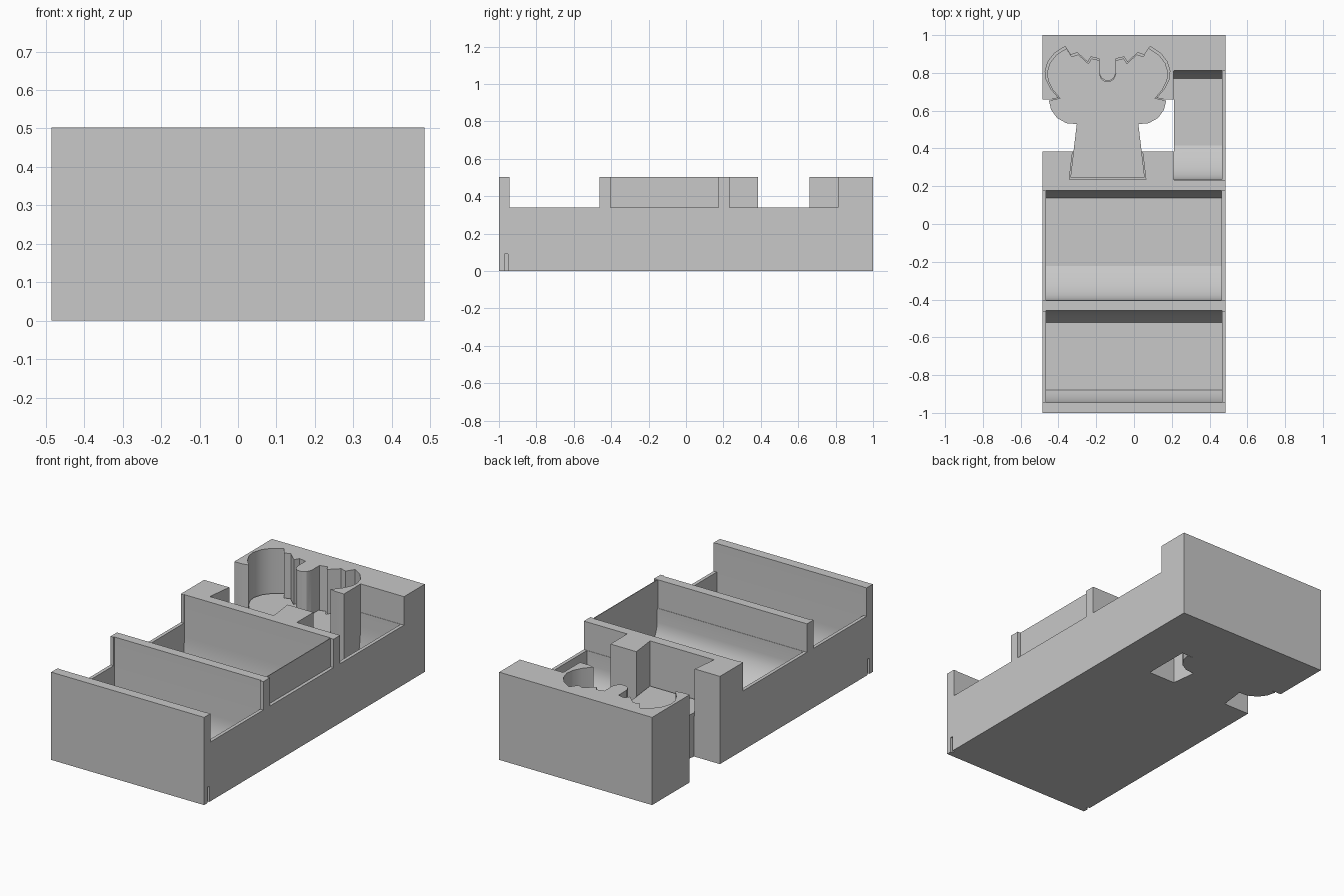
import bpy, bmesh, math
from mathutils import Vector

if "Cube" in bpy.data.objects:
    bpy.data.objects.remove(bpy.data.objects["Cube"])

grey = bpy.data.materials.new("plain grey")
grey.use_nodes = True
shade = (0.58, 0.58, 0.58, 1)
grey.diffuse_color = shade
grey.node_tree.nodes["Principled BSDF"].inputs["Base Color"].default_value = shade


def prism(name, points, direction):
    """Extrude a closed 3D outline along a vector."""
    bm = bmesh.new()
    face = bm.faces.new([bm.verts.new(p) for p in points])
    new = bmesh.ops.extrude_face_region(bm, geom=[face])["geom"]
    bmesh.ops.translate(bm, vec=Vector(direction),
                        verts=[v for v in new if isinstance(v, bmesh.types.BMVert)])
    bmesh.ops.recalc_face_normals(bm, faces=bm.faces)
    mesh = bpy.data.meshes.new(name)
    bm.to_mesh(mesh)
    bm.free()
    mesh.materials.append(grey)
    obj = bpy.data.objects.new(name, mesh)
    bpy.context.collection.objects.link(obj)
    return obj


def box(name, x0, x1, y0, y1, z0, z1):
    return prism(name, [(x0, y0, z0), (x1, y0, z0), (x1, y1, z0), (x0, y1, z0)], (0, 0, z1 - z0))


def scoop(name, x0, x1, y0, y1, front, back, rise):
    """Pocket cutter whose front and back walls curve in towards a flat floor."""
    floor, steps = 0.03, 8
    curve = [((i / steps) ** 2, floor + rise * (1 - i / steps)) for i in range(steps + 1)]
    pts = [(x0, y1, 0.6), (x0, y0, 0.6)]
    pts += [(x0, y0 + front * t, z) for t, z in curve]
    pts += [(x0, y1 - back * t, z) for t, z in reversed(curve)]
    return prism(name, pts, (x1 - x0, 0, 0))


def figure(name, z0, z1, scale=1.0):
    """Symmetric antlered head outline, extruded upward."""
    half = [(0.203, 0.235), (0.168, 0.527), (0.225, 0.532), (0.275, 0.56), (0.308, 0.605),
            (0.32, 0.655), (0.26, 0.668), (0.3, 0.715), (0.325, 0.765), (0.33, 0.81),
            (0.315, 0.86), (0.28, 0.905), (0.225, 0.94), (0.195, 0.895), (0.16, 0.907),
            (0.105, 0.857), (0.088, 0.885), (0.045, 0.875), (0.045, 0.80), (0.033, 0.773),
            (0.013, 0.76)]
    outline = half + [(-x, y) for x, y in reversed(half)]
    mid = 0.59
    return prism(name, [(-0.14 + x * scale, mid + (y - mid) * scale, z0) for x, y in outline],
                 (0, 0, z1 - z0))


# Main block
tray = box("tray_body", -0.485, 0.485, -1, 1, 0, 0.503)

cutters = [
    # Card pockets with curved feet
    scoop("front_pocket", -0.465, 0.465, -0.945, -0.457, 0.065, 0.065, 0.19),
    scoop("middle_pocket", -0.465, 0.465, -0.402, 0.178, 0.18, 0.04, 0.23),
    scoop("side_pocket", 0.21, 0.465, 0.235, 0.81, 0.18, 0.04, 0.23),
    # Lowered side walls
    box("front_rim_cut", -0.6, 0.6, -0.943, -0.463, 0.34, 0.7),
    box("middle_rim_cut", -0.6, 0.6, -0.404, 0.174, 0.34, 0.7),
    box("side_rim_cut", 0.212, 0.6, 0.233, 0.812, 0.34, 0.7),
    # Finger openings and head shaped recess
    box("right_finger_cut", -0.6, -0.25, 0.385, 0.66, -0.1, 0.7),
    box("left_finger_cut", -0.05, 0.2105, 0.385, 0.66, -0.1, 0.7),
    figure("head_recess", 0.23, 0.7),
]
# Small slots at the front lower corners
for side in (-1, 1):
    cutters.append(box("corner_slot", side * 0.472, side * 0.6, -0.97, -0.953, -0.1, 0.09))

# Raised floor of the head recess, joined to the block after the cuts
pedestal = figure("head_pedestal", 0, 0.25, 0.97)
tools = [(c, "DIFFERENCE") for c in cutters] + [(pedestal, "UNION")]

for tool, operation in tools:
    mod = tray.modifiers.new(tool.name, "BOOLEAN")
    mod.operation = operation
    mod.solver = "EXACT"
    mod.object = tool

# Bake the result, then discard the tools
bpy.context.view_layer.update()
graph = bpy.context.evaluated_depsgraph_get()
cut_mesh = bpy.data.meshes.new_from_object(tray.evaluated_get(graph))
tray.modifiers.clear()
tray.data = cut_mesh
for tool, operation in tools:
    bpy.data.objects.remove(tool)

# Thin left wall of the middle pocket
box("thin_side_wall", 0.462, 0.466, -0.406, 0.18, 0.335, 0.503)

# Smooth the curved feet, keep corners sharp
bpy.ops.object.select_all(action="DESELECT")
tray.select_set(True)
bpy.context.view_layer.objects.active = tray
bpy.ops.object.shade_smooth_by_angle(angle=math.radians(25))
